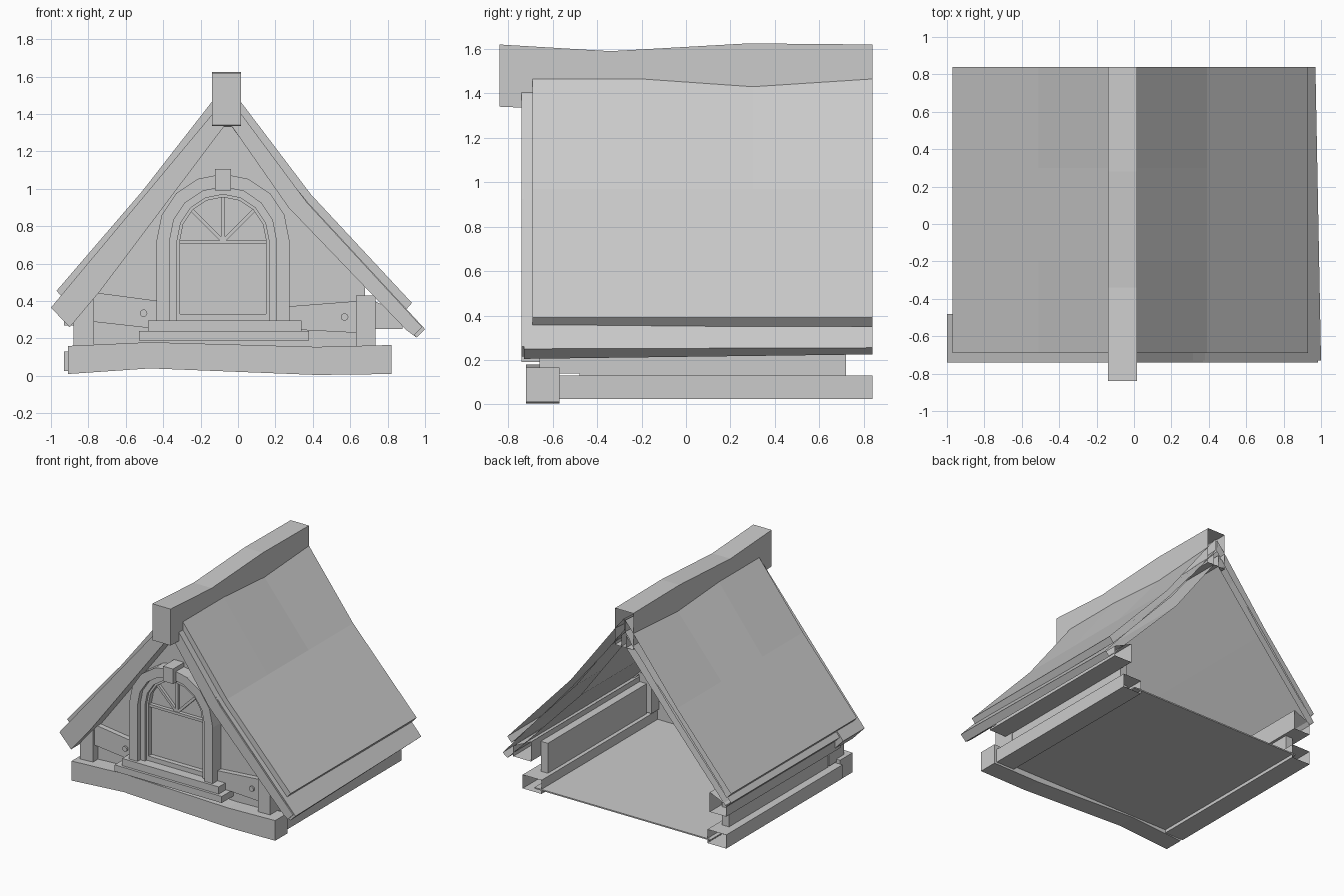
import bpy
import bmesh
from math import cos, sin, pi, hypot

cube = bpy.data.objects.get("Cube")
if cube:
    bpy.data.objects.remove(cube, do_unlink=True)

GREY = (0.6, 0.6, 0.6, 1)
mat = bpy.data.materials.new("plain_grey")
mat.use_nodes = True
mat.diffuse_color = GREY
mat.node_tree.nodes["Principled BSDF"].inputs["Base Color"].default_value = GREY


def loft(name, rings, start=True, end=True):
    """Skin a row of equal closed rings, with optional end caps."""
    bm = bmesh.new()
    rows = [[bm.verts.new(p) for p in ring] for ring in rings]
    n = len(rows[0])
    for a, b in zip(rows, rows[1:]):
        for i in range(n):
            j = (i + 1) % n
            bm.faces.new((a[i], a[j], b[j], b[i]))
    if start:
        bm.faces.new(rows[0])
    if end:
        bm.faces.new(rows[-1])
    bmesh.ops.recalc_face_normals(bm, faces=bm.faces)
    mesh = bpy.data.meshes.new(name)
    bm.to_mesh(mesh)
    bm.free()
    mesh.materials.append(mat)
    obj = bpy.data.objects.new(name, mesh)
    bpy.context.collection.objects.link(obj)
    return obj


def extrude(name, profile, y0, y1, end=True):
    """Extrude an (x, z) outline from front y0 to back y1."""
    return loft(name, [[(x, y, z) for x, z in profile] for y in (y0, y1)], end=end)


def box(name, x0, x1, y0, y1, z0, z1, end=True):
    return extrude(name, [(x0, z0), (x1, z0), (x1, z1), (x0, z1)], y0, y1, end)


def bar(name, a, b, width, y0, y1):
    """Straight bar between two (x, z) points."""
    dx, dz = b[0] - a[0], b[1] - a[1]
    k = width / 2 / hypot(dx, dz)
    ox, oz = -dz * k, dx * k
    extrude(name, [(a[0] + ox, a[1] + oz), (b[0] + ox, b[1] + oz),
                   (b[0] - ox, b[1] - oz), (a[0] - ox, a[1] - oz)], y0, y1)


# Ridge beam, wavy along its length and open at the back
ridge = [(-0.84, 1.34, 1.62), (-0.34, 1.32, 1.59), (0.28, 1.34, 1.625), (0.84, 1.34, 1.62)]
loft("ridge_beam", [[(-0.14, y, lo), (0.015, y, lo), (0.015, y, hi), (-0.14, y, hi)]
                    for y, lo, hi in ridge], end=False)

# Outer roof slabs, sagging a little at the ridge
slabs = {
    "right": [(-0.06, 1.56), (0.015, 1.465), (0.39, 0.97), (0.93, 0.39),
              (0.895, 0.35), (0.35, 0.935), (-0.06, 1.47)],
    "left": [(-0.07, 1.55), (-0.14, 1.465), (-0.51, 0.99), (-0.97, 0.455),
             (-0.935, 0.415), (-0.47, 0.955), (-0.07, 1.46)]}
for side, prof in slabs.items():
    rings = []
    for y, sag in ((-0.69, 0), (-0.2, 0), (0.3, 0.035), (0.84, 0)):
        rings.append([(x, y, z - (sag if z > 1.2 else 0)) for x, z in prof])
    loft("roof_" + side, rings, end=False)

# Lower roof layers under the slabs
right_top = [(0.38, 0.92), (-0.04, 1.43), (-0.04, 1.34), (0.31, 0.87)]
loft("under_roof_right", [
    [(x, -0.73, z) for x, z in [(0.955, 0.205), (1.0, 0.25)] + right_top],
    [(x, 0.84, z) for x, z in [(0.93, 0.225), (0.97, 0.255)] + right_top]], end=False)
extrude("under_roof_left", [(-0.93, 0.345), (-0.97, 0.385), (-0.5, 0.95), (-0.08, 1.43),
                            (-0.08, 1.34), (-0.45, 0.9)], -0.68, 0.84, end=False)

# Barge boards on the front gable
extrude("barge_board_left", [(-0.9, 0.26), (-1.0, 0.365), (-0.52, 0.94), (-0.12, 1.42),
                             (-0.07, 1.42), (-0.07, 1.34), (-0.74, 0.45)], -0.74, -0.48)
extrude("barge_board_right", [(0.9, 0.245), (0.94, 0.215), (0.985, 0.26), (0.37, 0.925),
                              (0.01, 1.41), (-0.06, 1.41), (-0.06, 1.34), (-0.03, 1.33),
                              (0.27, 0.9)], -0.74, -0.48)

# Gable wall and floor
extrude("gable_wall", [(-0.8, 0.06), (0.68, 0.06), (0.68, 0.48), (0.3, 0.89),
                       (-0.06, 1.37), (-0.46, 0.88), (-0.8, 0.44)], -0.6, -0.57)
box("floor", -0.8, 0.7, -0.6, 0.84, 0.05, 0.06)

# Front ground beam, warped along its length
front = [(-0.91, 0.01, 0.16), (-0.47, 0.04, 0.18), (0.42, 0.005, 0.155), (0.82, 0.01, 0.165)]
loft("front_ground_beam", [[(x, -0.72, lo), (x, -0.57, lo), (x, -0.57, hi), (x, -0.72, hi)]
                           for x, lo, hi in front])

# Side ground beams, walls, eaves beams and corner posts
for side, sill, wall, post, top in (
        ("right", (0.64, 0.80), (0.67, 0.73), (0.63, 0.735), 0.43),
        ("left", (-0.93, -0.77), (-0.87, -0.81), (-0.88, -0.77), 0.41)):
    box("ground_beam_" + side, *sill, -0.57, 0.84, 0.025, 0.13, end=False)
    box("side_wall_" + side, *wall, -0.48, 0.72, 0.06, 0.36)
    box("corner_post_" + side, *post, -0.66, -0.48, 0.14, top)
extrude("eaves_beam_right", [(0.73, 0.25), (0.88, 0.25), (0.88, 0.33), (0.73, 0.4)],
        -0.55, 0.84, end=False)
extrude("eaves_beam_left", [(-0.93, 0.27), (-0.79, 0.27), (-0.79, 0.42), (-0.93, 0.36)],
        -0.55, 0.84, end=False)

# Front cross rails with pegs
extrude("cross_rail_left", [(-0.87, 0.3), (-0.42, 0.25), (-0.42, 0.4), (-0.76, 0.445),
                            (-0.85, 0.41)], -0.64, -0.58)
extrude("cross_rail_right", [(0.25, 0.25), (0.64, 0.23), (0.64, 0.4), (0.25, 0.37)],
        -0.64, -0.58)
for side, px, pz in (("left", -0.505, 0.335), ("right", 0.57, 0.315)):
    extrude("peg_" + side, [(px + 0.02 * cos(i * pi / 5), pz + 0.02 * sin(i * pi / 5))
                            for i in range(10)], -0.655, -0.62)

# Arched window
CX, SPRING, BASE = -0.08, 0.725, 0.295


def arch(r):
    arc = [(CX - r * cos(i * pi / 8), SPRING + r * sin(i * pi / 8)) for i in range(9)]
    return [(CX - r, BASE)] + arc + [(CX + r, BASE)]


def arch_frame(name, r_out, r_in, y0, y1):
    loft(name, [[(a[0], y0, a[1]), (b[0], y0, b[1]), (b[0], y1, b[1]), (a[0], y1, a[1])]
                for a, b in zip(arch(r_out), arch(r_in))])


arch_frame("window_surround", 0.355, 0.285, -0.70, -0.59)
arch_frame("window_frame", 0.285, 0.245, -0.665, -0.59)
arch_frame("window_sash", 0.245, 0.23, -0.645, -0.59)
extrude("window_pane", arch(0.24), -0.608, -0.6)
box("window_bottom_rail", CX - 0.235, CX + 0.235, -0.645, -0.6, BASE, 0.33)
box("window_crossbar", CX - 0.235, CX + 0.235, -0.635, -0.6, 0.705, 0.725)
for name, ang in (("left", 0.75), ("middle", 0.5), ("right", 0.25)):
    tip = (CX + 0.235 * cos(ang * pi), 0.72 + 0.235 * sin(ang * pi))
    bar("window_muntin_" + name, (CX, 0.72), tip, 0.02, -0.63, -0.6)
box("keystone", CX - 0.042, CX + 0.042, -0.735, -0.6, 0.99, 1.105)

# Stepped window sill
box("sill_upper", -0.48, 0.34, -0.72, -0.59, 0.24, BASE)
box("sill_lower", -0.53, 0.38, -0.74, -0.59, 0.19, 0.24)
